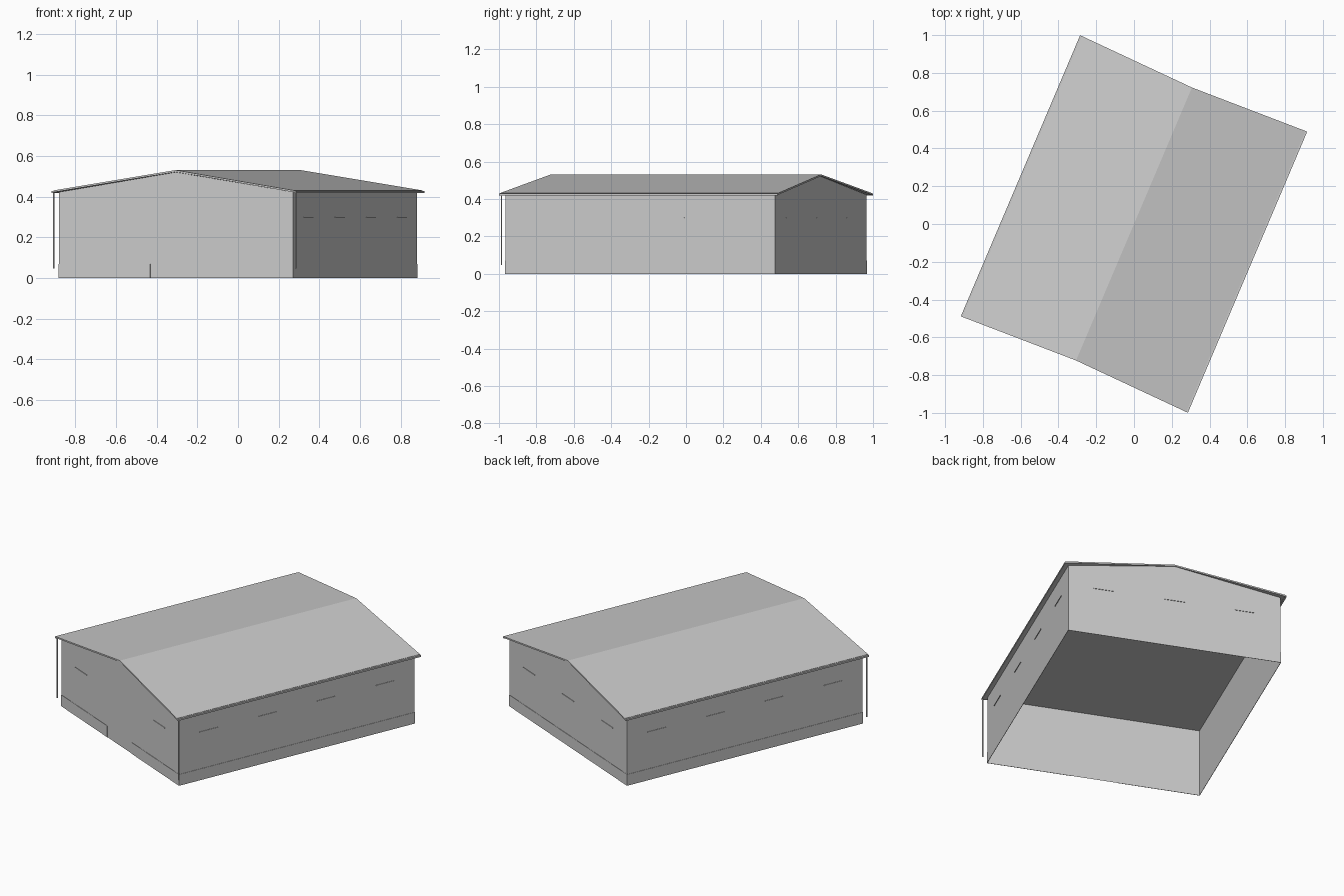
import bpy, math
from mathutils import Matrix

if "Cube" in bpy.data.objects:
    bpy.data.objects.remove(bpy.data.objects["Cube"])

ROT = Matrix.Rotation(math.radians(-23), 4, 'Z')   # building is turned on its plot
W, L = 0.625, 0.782        # wall half width / half length
EAVE, PEAK = 0.423, 0.521  # wall heights at corner and gable
RW, RL = 0.643, 0.808      # roof half width / half length at the eaves


def mesh(name, verts, faces, mat=None):
    me = bpy.data.meshes.new(name)
    me.from_pydata(verts, [], faces)
    me.transform(ROT)
    me.update()
    ob = bpy.data.objects.new(name, me)
    bpy.context.collection.objects.link(ob)
    if mat:
        me.materials.append(mat)
    return ob


def box(name, x0, x1, y0, y1, z0, z1, mat=None):
    v = [(x, y, z) for z in (z0, z1) for x, y in ((x0, y0), (x1, y0), (x1, y1), (x0, y1))]
    f = [(3, 2, 1, 0), (4, 5, 6, 7), (0, 1, 5, 4), (1, 2, 6, 5), (2, 3, 7, 6), (3, 0, 4, 7)]
    return mesh(name, v, f, mat)


plinth_mat = bpy.data.materials.new("plinth_grey")
plinth_mat.diffuse_color = (0.69, 0.69, 0.69, 1)
plinth_mat.use_nodes = True
plinth_mat.node_tree.nodes["Principled BSDF"].inputs["Base Color"].default_value = plinth_mat.diffuse_color

# Walls: open-bottomed shell with two gables
gable = [(-W, 0), (W, 0), (W, EAVE), (0, PEAK), (-W, EAVE)]
mesh("walls", [(x, y, z) for y in (-L, L) for x, z in gable],
     [(0, 1, 2, 3, 4), (9, 8, 7, 6, 5), (1, 6, 7, 2), (5, 0, 4, 9)])

# Flat ceiling seen from below
mesh("ceiling", [(-W, -L, 0.42), (W, -L, 0.42), (W, L, 0.42), (-W, L, 0.42)], [(3, 2, 1, 0)])

# Roof slab: verges taper in to the gable at the ridge
prof = [(-RW, 0.431), (0, 0.531), (RW, 0.431), (RW, 0.422), (0, 0.522), (-RW, 0.422)]
rv = [(x, s * (RL if x else L + 0.003), z) for s in (-1, 1) for x, z in prof]
rf = [(i, i + 6, (i + 1) % 6 + 6, (i + 1) % 6) for i in range(6)]
rf += [(0, 1, 4, 5), (1, 2, 3, 4), (11, 10, 7, 6), (10, 9, 8, 7)]
mesh("roof", rv, rf)

# Gutters along both eaves, downpipes at the front corners
for side, s in (("left", -1), ("right", 1)):
    x0, x1 = sorted((s * RW, s * 0.653))
    box(side + "_gutter", x0, x1, -RL, RL, 0.419, 0.429)
    bpy.ops.mesh.primitive_cylinder_add(vertices=8, radius=0.004, depth=0.375)
    pipe = bpy.context.object
    pipe.name = side + "_downpipe"
    pipe.data.transform(ROT @ Matrix.Translation((s * 0.647, -0.797, 0.2345)))

# Plinth strips, with a door gap in the front wall
T, H = 0.002, 0.07
box("front_plinth_left", -W - T, -0.136, -L - T, -L, 0, H, plinth_mat)
box("front_plinth_right", 0.125, W + T, -L - T, -L, 0, H, plinth_mat)
box("back_plinth", -W - T, W + T, L, L + T, 0, H, plinth_mat)
box("left_plinth", -W - T, -W, -L, L, 0, H, plinth_mat)
box("right_plinth", W, W + T, -L, L, 0, H, plinth_mat)

# Thin window strips high on each wall
S, D = 0.06, 0.003
for i in range(4):
    y = L * (-0.75 + 0.5 * i)
    box("right_window_strip", W, W + D, y - S, y + S, 0.297, 0.301)
    box("left_window_strip", -W - D, -W, y - S, y + S, 0.297, 0.301)
for i in (-1, 0, 1):
    x = i * W * 2 / 3
    box("back_window_strip", x - S, x + S, L, L + D, 0.297, 0.301)
    if i:
        box("front_window_strip", x - S, x + S, -L - D, -L, 0.297, 0.301)
